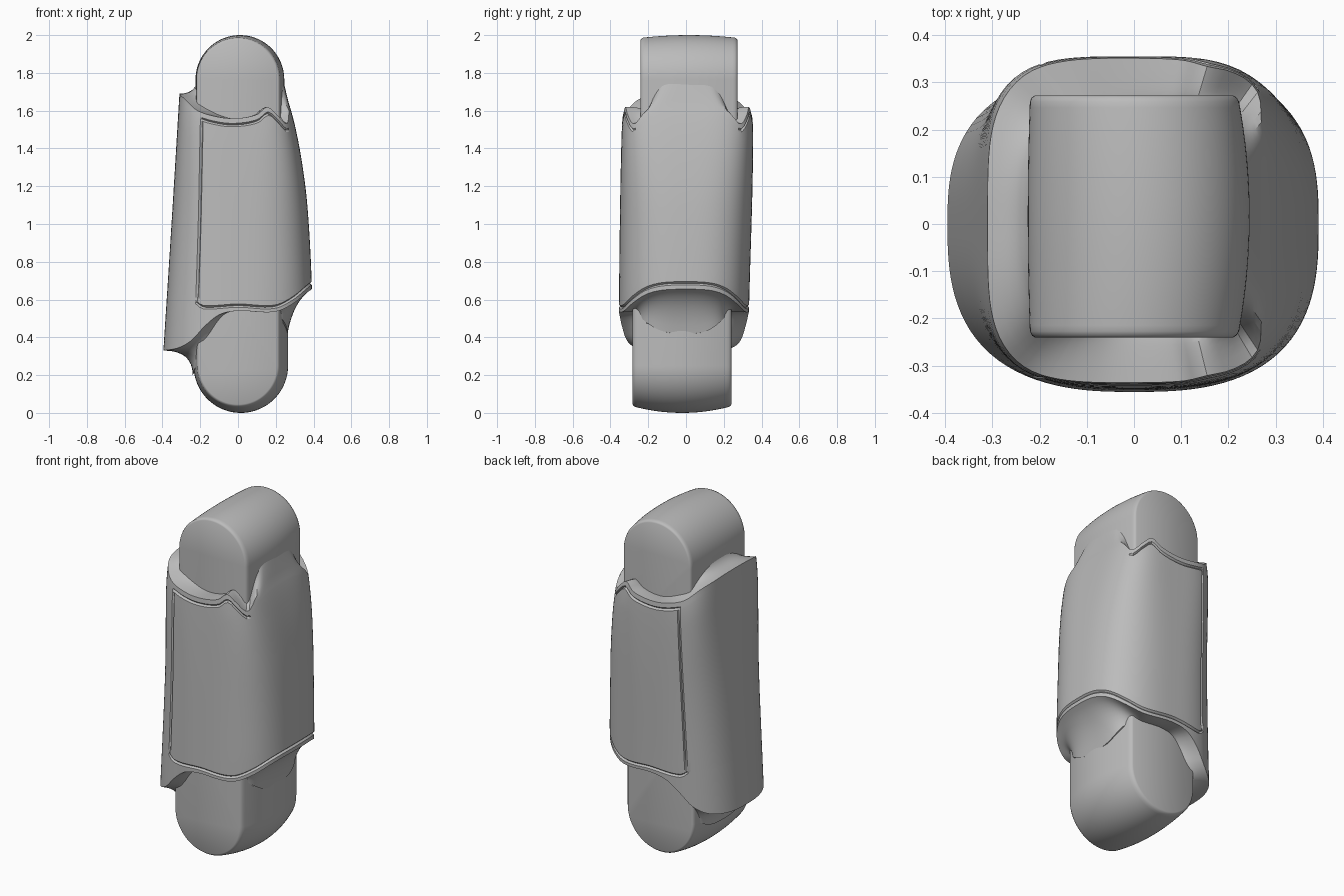
import bpy, bmesh, math

cube = bpy.data.objects.get("Cube")
if cube:
    bpy.data.objects.remove(cube, do_unlink=True)

grey = bpy.data.materials.new("plain_grey")
grey.use_nodes = True
COLOUR = (0.5, 0.5, 0.5, 1)
grey.diffuse_color = COLOUR
grey.node_tree.nodes["Principled BSDF"].inputs["Base Color"].default_value = COLOUR


def curve(points):
    """Smooth function through a few (position, value) points."""
    def slope(i):
        a, b = points[max(i - 1, 0)], points[min(i + 1, len(points) - 1)]
        return (b[1] - a[1]) / (b[0] - a[0])

    def value(x):
        x = min(max(x, points[0][0]), points[-1][0])
        i = 0
        while i < len(points) - 2 and x > points[i + 1][0]:
            i += 1
        (x0, v0), (x1, v1) = points[i], points[i + 1]
        h = x1 - x0
        t = (x - x0) / h
        return ((1 + 2 * t) * (1 - t) ** 2 * v0 + t * (1 - t) ** 2 * h * slope(i)
                + t * t * (3 - 2 * t) * v1 + t * t * (t - 1) * h * slope(i + 1))
    return value


def loft(name, rings, angle=30):
    """Skin closed rings of points and cap both ends."""
    bm = bmesh.new()
    rows = [[bm.verts.new(p) for p in ring] for ring in rings]
    n = len(rows[0])
    for a, b in zip(rows, rows[1:]):
        for i in range(n):
            j = (i + 1) % n
            bm.faces.new((a[i], a[j], b[j], b[i]))
    bm.faces.new(rows[0][::-1])
    bm.faces.new(rows[-1])
    bmesh.ops.recalc_face_normals(bm, faces=bm.faces)
    mesh = bpy.data.meshes.new(name)
    bm.to_mesh(mesh)
    bm.free()
    mesh.materials.append(grey)
    obj = bpy.data.objects.new(name, mesh)
    bpy.context.collection.objects.link(obj)
    bpy.ops.object.select_all(action="DESELECT")
    obj.select_set(True)
    bpy.context.view_layer.objects.active = obj
    bpy.ops.object.shade_smooth_by_angle(angle=math.radians(angle))
    return obj


def outline(theta, n, left, right, front, back):
    """Point on a rounded-square outline with four half widths."""
    c, s = math.cos(theta), math.sin(theta)
    r = (abs(c) ** n + abs(s) ** n) ** (-1 / n)
    return r * c * (right if c > 0 else left), r * s * (back if s > 0 else front)


# Sleeve widths by height
left_w = curve([(0.33, 0.395), (1, 0.352), (1.69, 0.31)])
right_w = curve([(0.5, 0.39), (0.7, 0.39), (1.1, 0.367), (1.35, 0.335), (1.55, 0.295), (1.65, 0.266)])
front_w = curve([(0.3, 0.355), (0.6, 0.355), (1.5, 0.34), (1.7, 0.32)])
back_w = curve([(0.3, 0.325), (0.6, 0.335), (1.5, 0.355), (1.7, 0.33)])
squareness = curve([(0.5, 2.7), (1.1, 3), (1.6, 4)])

# Sleeve edges, as heights from the left-hand to the right-hand side
bottom_rim = curve([(-1, 0.33), (-0.82, 0.345), (-0.64, 0.385), (-0.46, 0.46), (-0.26, 0.52),
                    (0, 0.54), (0.5, 0.535), (0.77, 0.58), (1, 0.655)])
bottom_groove = curve([(-1, 0.62), (-0.62, 0.59), (-0.5, 0.56), (0, 0.568), (0.5, 0.562),
                       (0.77, 0.61), (1, 0.686)])
top_rim = curve([(-1, 1.69), (-0.85, 1.66), (-0.65, 1.6), (-0.3, 1.565), (0, 1.56), (0.35, 1.58),
                 (0.55, 1.62), (0.68, 1.58), (0.82, 1.53), (0.92, 1.6), (1, 1.64)])
bottom_joint = curve([(-1, 0.2), (-0.7, 0.3), (-0.4, 0.5), (0, 0.55), (0.5, 0.54),
                      (0.8, 0.5), (1, 0.42)])

# Columns, with close ones where the panel groove runs
SEAM = 122
angles = [a for a in range(-180, 180, 3) if abs(abs(a) - SEAM) > 1.9]
for side in (-1, 1):
    angles += [side * SEAM + d for d in (-1.2, 0, 1.2)]
angles.sort()
STEPS, FILLET, LIP = 18, 8, 0.009


def column(deg):
    """One vertical strip of the sleeve from lower joint to upper joint."""
    th = math.radians(deg)
    u = outline(th, 3, 1, 1, 1, 1)[0]
    low, cut, high = bottom_rim(u), bottom_groove(u), top_rim(u)

    def wall(z, depth=0):
        x, y = outline(th, squareness(z), left_w(z), right_w(z), front_w(z), back_w(z))
        k = 1 - depth / math.hypot(x, y)
        return x * k, y * k, z

    def fillet(rim, joint, flatness):
        points = []
        for i in range(1, FILLET + 1):
            t = i / FILLET
            ctrl = (joint[0], joint[1], rim[2])
            mid = [(a + b) / 2 for a, b in zip(rim, joint)]
            ctrl = [c + (m - c) * flatness for c, m in zip(ctrl, mid)]
            points.append([(1 - t) ** 2 * a + 2 * t * (1 - t) * c + t * t * b
                           for a, c, b in zip(rim, ctrl, joint)])
        return points

    seam = abs(abs(deg) - SEAM) < 0.1
    in_panel = abs(deg) < SEAM + 0.1
    on_top = in_panel and abs(deg) > 44
    groove = 0.01
    # lower fillet
    jx, jy = outline(th, 5, 0.24, 0.262, 0.272, 0.232)
    flat = max(0, u) ** 4 * 0.5
    pts = fillet(wall(low), (jx, jy, bottom_joint(u)), flat)[::-1]
    # outer wall with its grooves
    pts += [wall(low), wall(cut - LIP), wall(cut, groove * in_panel), wall(cut + LIP)]
    start, end = cut + LIP, high - 0.035 - LIP
    for i in range(1, STEPS):
        pts.append(wall(start + (end - start) * i / STEPS, groove * seam))
    pts += [wall(end), wall(high - 0.035, groove * on_top), wall(high - 0.035 + LIP), wall(high)]
    # upper fillet, cupped around the round end
    jx, jy = outline(th, 4.5, 0.212, 0.232, 0.23, 0.26)
    k = min(1, abs(jx) / (0.232 if jx > 0 else 0.212))
    jz = 1.79 - 0.235 * math.sqrt(1 - k * k)
    smooth = min(1, max(0, (u - 0.82) / 0.14))
    return pts + fillet(wall(high), (jx, jy, jz), smooth)


columns = [column(a) for a in angles]
loft("sleeve", list(zip(*columns)))


def round_end(name, front, back, cx, cz, radius, cap_radius, inner_z):
    """Barrel-shaped round end with flat side caps, running into the sleeve."""
    up = 1 if cz > inner_z else -1
    mid, half = (front + back) / 2, (back - front) / 2
    rings = []
    for v in [-1, -0.985, -0.95] + [i / 10 for i in range(-9, 10)] + [0.95, 0.985, 1]:
        edge = {1: 0.01, 0.985: 0.004}.get(abs(v), 0)
        r = radius - (radius - cap_radius - 0.01) * v * v - edge
        ring = []
        for i in range(49):
            a = math.pi * i / 48
            ring.append((cx * (1 - v * v) + r * math.cos(a), mid + half * v, cz + up * r * math.sin(a)))
        x_left, x_right = ring[-1][0], ring[0][0]
        ring += [(x_left, mid + half * v, inner_z), (x_right, mid + half * v, inner_z)]
        rings.append(ring)
    return loft(name, rings, 35)


round_end("upper_round_end", -0.24, 0.272, 0.01, 1.765, 0.235, 0.21, 1.3)
round_end("lower_round_end", -0.282, 0.24, 0.015, 0.25, 0.25, 0.205, 0.85)
